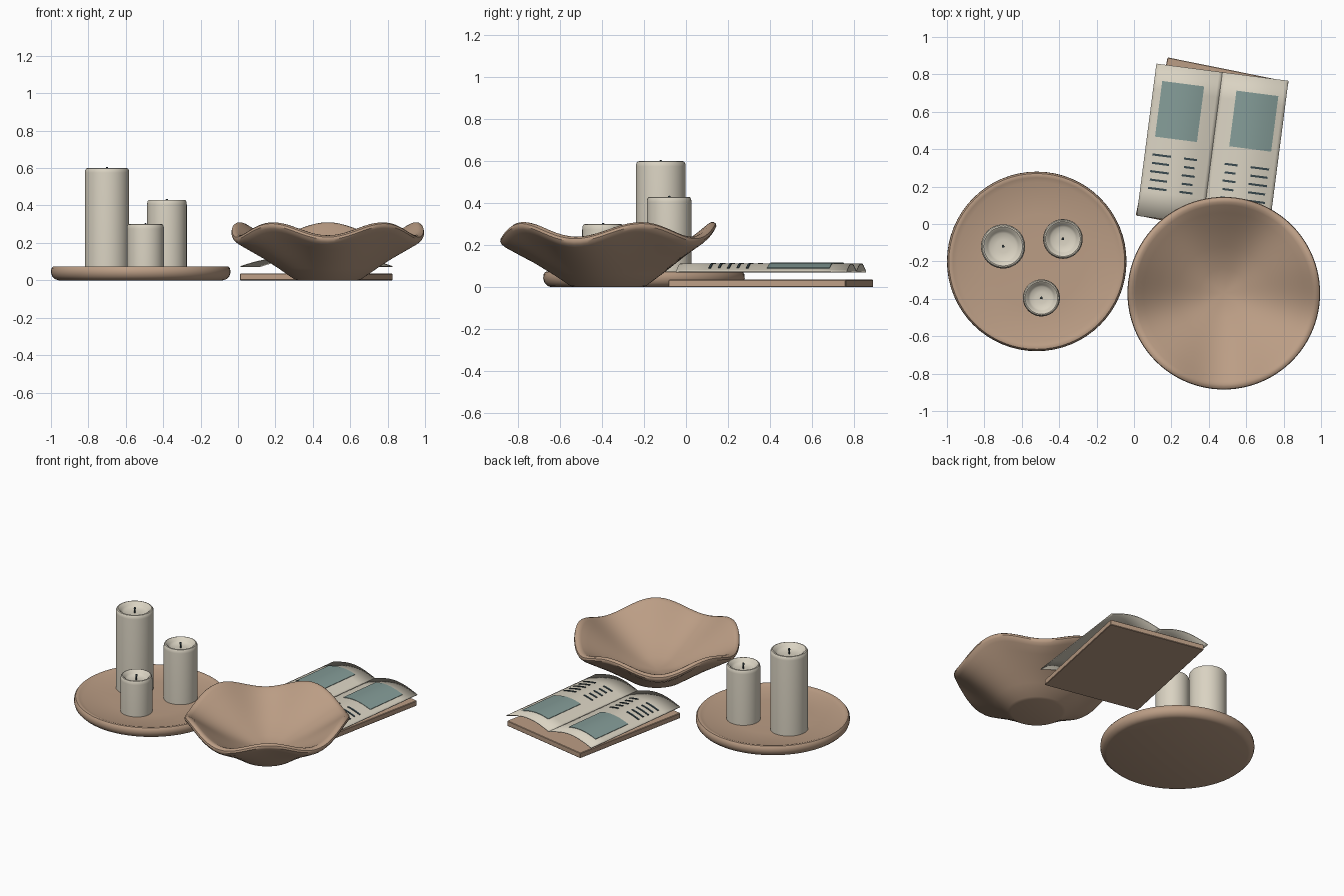
import bpy, bmesh, math
from mathutils import Matrix

if "Cube" in bpy.data.objects:
    bpy.data.objects.remove(bpy.data.objects["Cube"], do_unlink=True)


def material(name, rgb):
    m = bpy.data.materials.new(name)
    m.use_nodes = True
    m.diffuse_color = (*rgb, 1)
    m.node_tree.nodes["Principled BSDF"].inputs["Base Color"].default_value = (*rgb, 1)
    return m


CLAY = material("warm clay", (0.50, 0.34, 0.235))
CREAM = material("cream", (0.70, 0.65, 0.54))
TEAL = material("muted teal", (0.23, 0.33, 0.31))
DARK = material("dark slate", (0.04, 0.065, 0.075))


def finish(bm, name, mat, place=None, angle=40):
    bmesh.ops.recalc_face_normals(bm, faces=bm.faces)
    if place:
        bm.transform(place)
    mesh = bpy.data.meshes.new(name)
    bm.to_mesh(mesh)
    bm.free()
    mesh.materials.append(mat)
    ob = bpy.data.objects.new(name, mesh)
    bpy.context.collection.objects.link(ob)
    bpy.ops.object.select_all(action='DESELECT')
    ob.select_set(True)
    bpy.context.view_layer.objects.active = ob
    if angle:
        bpy.ops.object.shade_smooth_by_angle(angle=math.radians(angle))
    else:
        bpy.ops.object.shade_smooth()
    return ob


def lathe(name, profile, centre, mat, segs=48, wave=None):
    """Spin (radius, height) points; the first and last lie on the axis."""
    bm = bmesh.new()
    low, *mid, high = profile
    rings = []
    for r, z in mid:
        ring = []
        for i in range(segs):
            a = math.tau * i / segs
            dz = wave(r, z, a) if wave else 0
            ring.append(bm.verts.new((r * math.cos(a), r * math.sin(a), z + dz)))
        rings.append(ring)
    poles = [bm.verts.new((0, 0, p[1])) for p in (low, high)]
    for i in range(segs):
        j = (i + 1) % segs
        bm.faces.new((poles[0], rings[0][j], rings[0][i]))
        bm.faces.new((poles[1], rings[-1][i], rings[-1][j]))
        for a, b in zip(rings, rings[1:]):
            bm.faces.new((a[i], a[j], b[j], b[i]))
    return finish(bm, name, mat, Matrix.Translation((*centre, 0)))


# Round tray with a soft raised lip
lathe("tray", [(0, 0), (0.44, 0), (0.458, 0.006), (0.474, 0.022), (0.48, 0.042),
               (0.478, 0.062), (0.47, 0.073), (0.46, 0.075), (0.448, 0.071),
               (0.425, 0.062), (0.25, 0.055), (0, 0.053)], (-0.52, -0.20), CLAY, 64)

# Candles with hollowed tops and short wicks
FLOOR = 0.05
for label, x, y, r, top in (("tall", -0.70, -0.12, 0.118, 0.60),
                            ("medium", -0.38, -0.08, 0.106, 0.43),
                            ("short", -0.495, -0.395, 0.099, 0.30)):
    lathe(label + "_candle",
          [(0, FLOOR), (r, FLOOR), (r, top - 0.025), (r * 0.985, top - 0.01),
           (r * 0.94, top - 0.002), (r * 0.88, top), (r * 0.8, top - 0.006),
           (r * 0.7, top - 0.02), (r * 0.6, top - 0.029), (r * 0.3, top - 0.033),
           (0, top - 0.034)], (x, y), CREAM)
    lathe(label + "_wick",
          [(0, top - 0.036), (0.005, top - 0.036), (0.005, top - 0.012),
           (0.007, top - 0.004), (0.006, top + 0.004), (0, top + 0.006)],
          (x, y), DARK, 10)


# Bowl with a five-lobed wavy rim
def ripple(r, z, a):
    return 0.036 * math.sin(5 * a) * min(1, r / 0.5) ** 2 * min(1, z / 0.2)


lathe("wavy_bowl", [(0, 0), (0.16, 0), (0.18, 0.006), (0.26, 0.062), (0.35, 0.125),
                    (0.44, 0.188), (0.49, 0.224), (0.508, 0.24), (0.515, 0.254),
                    (0.512, 0.267), (0.502, 0.274), (0.488, 0.275), (0.472, 0.267),
                    (0.43, 0.238), (0.35, 0.188), (0.25, 0.13), (0.13, 0.075),
                    (0, 0.045)], (0.48, -0.37), CLAY, 96, ripple)

# Flat board under the open book
bm = bmesh.new()
bmesh.ops.create_cube(bm, size=1)
bm.transform(Matrix.Diagonal((0.66, 0.86, 0.036, 1)))
bmesh.ops.bevel(bm, geom=bm.edges[:], offset=0.003, segments=1, affect='EDGES')
finish(bm, "book_board", CLAY, Matrix.Translation((0.418, 0.404, 0.018))
       @ Matrix.Rotation(math.radians(-11.4), 4, 'Z'), 30)

# Open book: arched sheets and the printed plates that follow their curve
PAGE = 0.356
BOOK = Matrix.Translation((0.42, 0.405, 0)) @ Matrix.Rotation(math.radians(-7.4), 4, 'Z')


def arch(x):
    return 0.076 + 0.038 * math.sin(math.pi * min(1, abs(x) / PAGE))


def sheets(name, rects, lift, thick, mat, cols, rows, angle=40):
    """Thin curved slabs, each given as centre x, centre y, width, length."""
    bm = bmesh.new()
    for cx, cy, w, l in rects:
        layers = []
        for drop in (0, thick):
            layers.append([[bm.verts.new((x, cy + l * (j / rows - 0.5), arch(x) + lift - drop))
                            for j in range(rows + 1)]
                           for x in (cx + w * (i / cols - 0.5) for i in range(cols + 1))])
        up, dn = layers
        for g in layers:
            for i in range(cols):
                for j in range(rows):
                    bm.faces.new((g[i][j], g[i + 1][j], g[i + 1][j + 1], g[i][j + 1]))
        for i in range(cols):
            for j in (0, rows):
                bm.faces.new((up[i][j], up[i + 1][j], dn[i + 1][j], dn[i][j]))
        for j in range(rows):
            for i in (0, cols):
                bm.faces.new((up[i][j], up[i][j + 1], dn[i][j + 1], dn[i][j]))
    finish(bm, name, mat, BOOK, angle)


for label, s in (("left", 1), ("right", -1)):
    sheets(label + "_page", [(s * PAGE / 2, 0, PAGE, 0.82)], 0, 0.005, CREAM, 20, 6, None)
    sheets(label + "_picture", [(s * 0.2, 0.172, 0.226, 0.30)], 0.003, 0.004, TEAL, 14, 1)
    lines = []
    for row in range(5):
        y = -0.074 - 0.045 * row
        lines.append((s * 0.265, y, 0.10 - 0.008 * (row % 2), 0.011))
        lines.append((s * 0.11, y, 0.07 - 0.012 * (row % 2), 0.011))
    sheets(label + "_printed_lines", lines, 0.004, 0.005, DARK, 5, 1)
